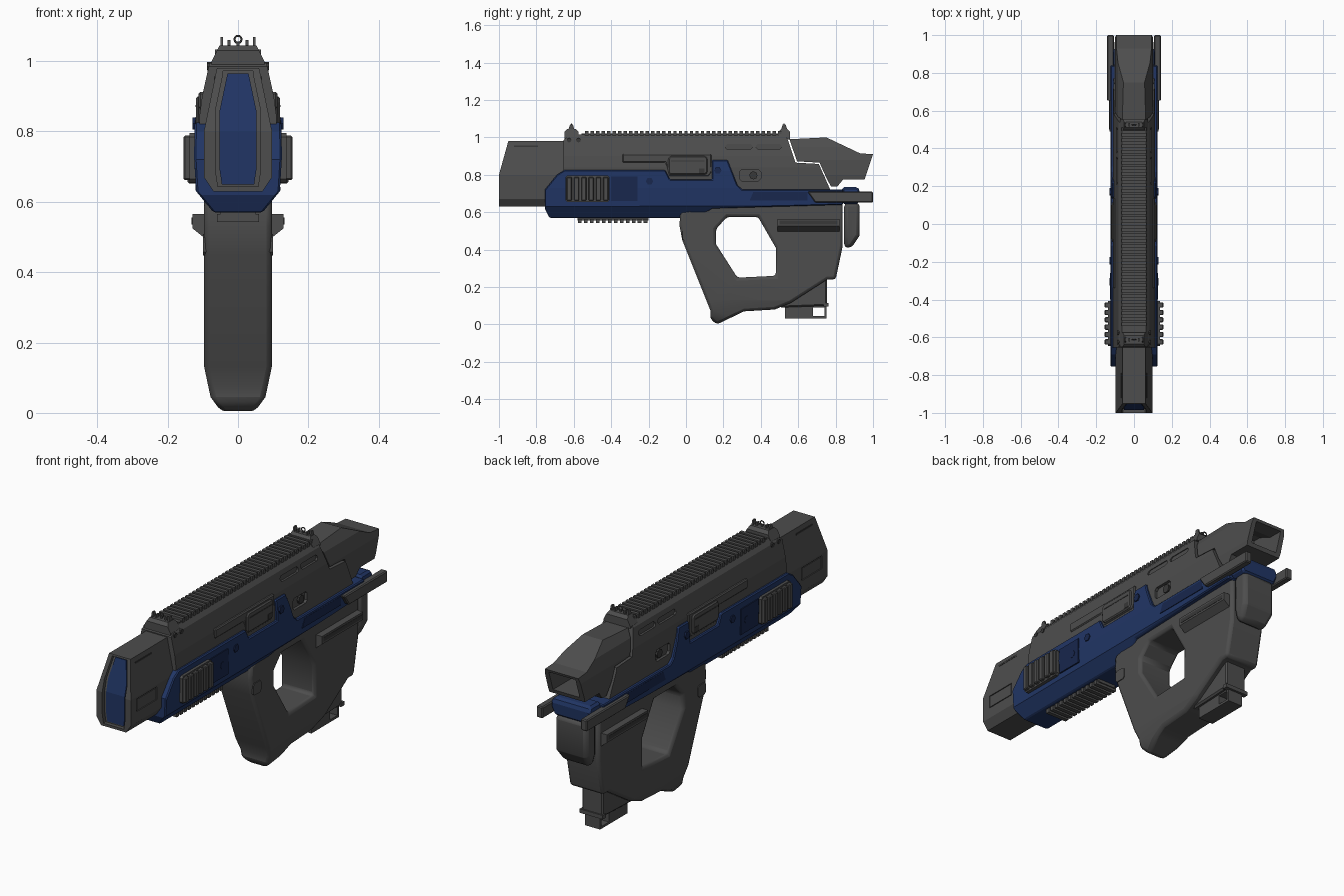
import bpy, bmesh, math
from mathutils import Vector

if "Cube" in bpy.data.objects:
    bpy.data.objects.remove(bpy.data.objects["Cube"])


def material(name, rgb):
    m = bpy.data.materials.new(name)
    m.use_nodes = True
    m.diffuse_color = (*rgb, 1)
    bsdf = m.node_tree.nodes["Principled BSDF"]
    bsdf.inputs["Base Color"].default_value = (*rgb, 1)
    bsdf.inputs["Roughness"].default_value = 0.6
    return m


GREY = material("gunmetal grey", (0.075, 0.075, 0.075))
DARK = material("dark grey", (0.04, 0.04, 0.04))
BLUE = material("navy blue", (0.015, 0.036, 0.13))
NAVY = material("deep navy", (0.009, 0.02, 0.075))


def rect(y0, y1, z0, z1, c=0):
    """Rectangle in the side plane, with optional cut corners."""
    if not c:
        return [(y0, z0), (y1, z0), (y1, z1), (y0, z1)]
    return [(y0 + c, z0), (y1 - c, z0), (y1, z0 + c), (y1, z1 - c),
            (y1 - c, z1), (y0 + c, z1), (y0, z1 - c), (y0, z0 + c)]


def ngon(y, z, r, n=6):
    return [(y + r * math.cos(math.tau * i / n), z + r * math.sin(math.tau * i / n)) for i in range(n)]


def solid(bm, pts, xa, xb):
    a = [bm.verts.new((xa, y, z)) for y, z in pts]
    b = [bm.verts.new((xb, y, z)) for y, z in pts]
    bm.faces.new(a)
    bm.faces.new(b[::-1])
    for i in range(len(pts)):
        j = (i + 1) % len(pts)
        bm.faces.new((a[i], b[i], b[j], a[j]))


def finish(name, bm, mat, bevel=0, seg=1):
    bmesh.ops.recalc_face_normals(bm, faces=bm.faces)
    me = bpy.data.meshes.new(name)
    bm.to_mesh(me)
    bm.free()
    ob = bpy.data.objects.new(name, me)
    bpy.context.collection.objects.link(ob)
    me.materials.append(mat)
    if bevel:
        add_bevel(ob, bevel, seg)
    return ob


def add_bevel(ob, width, seg=1):
    m = ob.modifiers.new("bevel", "BEVEL")
    m.width, m.segments, m.limit_method = width, seg, "ANGLE"
    m.angle_limit = math.radians(40)


def body(name, pts, taper, mat, bevel=0, seg=1):
    """Side profile extruded across x; taper lists (height, half width)."""
    bm = bmesh.new()
    solid(bm, pts, -1, 1)
    if not isinstance(taper, list):
        taper = [(0, taper)]
    for z, _ in taper:
        bmesh.ops.bisect_plane(bm, geom=bm.verts[:] + bm.edges[:] + bm.faces[:], dist=1e-5,
                               plane_co=Vector((0, 0, z)), plane_no=Vector((0, 0, 1)))
    for v in bm.verts:
        z = v.co.z
        w = taper[0][1] if z < taper[0][0] else taper[-1][1]
        for (z0, w0), (z1, w1) in zip(taper, taper[1:]):
            if z0 <= z <= z1:
                w = w0 + (w1 - w0) * (z - z0) / (z1 - z0)
        v.co.x *= w
    return finish(name, bm, mat, bevel, seg)


def pair(name, shapes, x0, x1, mat, bevel=0):
    """The same side shapes on the left and on the right."""
    bm = bmesh.new()
    for pts in shapes:
        solid(bm, pts, x0, x1)
        solid(bm, pts, -x1, -x0)
    return finish(name, bm, mat, bevel)


def cut(ob, cutter):
    m = ob.modifiers.new("cut", "BOOLEAN")
    m.object, m.operation, m.solver = cutter, "DIFFERENCE", "EXACT"
    bpy.context.view_layer.objects.active = ob
    bpy.ops.object.modifier_apply(modifier=m.name)
    bpy.data.objects.remove(cutter)


# Muzzle block with recessed blue face
muzzle = body("muzzle_block", [(-1, .63), (-.6, .63), (-.6, .98), (-.95, .98), (-1, .8)],
              [(.63, .07), (.67, .097), (.8, .097), (.98, .06)], GREY)
face_taper = [(.65, .046), (.69, .052), (.86, .052), (.965, .03)]
wide_taper = [(z, w + .012) for z, w in face_taper]
cut(muzzle, body("muzzle_cutter", [(-1.1, .643), (-.98, .643), (-.98, .8), (-.935, .972), (-1.1, .972)],
                 wide_taper, GREY))
body("muzzle_face", [(-.985, .65), (-.97, .65), (-.93, .965), (-.943, .965), (-.985, .8)], face_taper, BLUE)
cut(muzzle, pair("panel_cutter", [rect(-.955, -.79, .725, .79)], .092, .2, GREY))
pair("muzzle_panel", [rect(-.95, -.795, .73, .785)], .08, .0955, GREY)
pair("muzzle_slot", [rect(-.92, -.79, .948, .956)], .055, .068, DARK)

# Upper receiver with pockets
shell = [(.7, .108), (.84, .11), (.9, .102), (.99, .082), (1.025, .055)]
receiver = body("upper_receiver", [(-.655, .7), (.78, .7), (.745, .78), (.71, .858), (.585, .865),
                                   (.545, .985), (.53, 1.015), (-.62, 1.015), (-.655, .985)], shell, GREY)
cut(receiver, pair("slot_cutter", [rect(.21, .355, .937, .965, .01), rect(.375, .51, .937, .965, .01)],
                   .083, .2, GREY))
cut(receiver, pair("port_cutter", [rect(.285, .4, .768, .828, .012)], .095, .2, GREY))
pair("port_plug", [ngon(.36, .797, .022, 8)], .08, .105, DARK)

# Ejection cover, its frame and the long charging bar
pair("charging_bar", [[(-.34, .865), (-.11, .865), (-.09, .79), (.12, .79), (.135, .81), (.135, .912), (-.34, .912)]],
     .08, .112, GREY, .005)
pair("ejection_cover", [rect(-.095, .115, .8, .9, .012)], .09, .12, GREY, .006)
pair("ejection_slot", [rect(-.08, .1, .87, .876), rect(.07, .1, .808, .835)], .11, .1215, DARK)

# Rear cheek piece with hollow end
cheek = body("cheek_piece", [(.553, .99), (.594, .872), (.714, .865), (.75, .785), (.775, .738), (.81, .738),
                             (.84, .775), (.955, .775), (1, .91), (.93, .915), (.75, 1)],
             [(.74, .095), (.8, .102), (.88, .1), (.95, .085), (1, .056)], GREY)
cut(cheek, body("hollow_cutter", [(.8, .795), (1.1, .795), (1.1, .896), (.92, .898), (.84, .93), (.8, .93)],
                .075, GREY))

# Blue lower frame
body("blue_frame", [(-.755, .62), (-.73, .57), (-.03, .57), (.02, .6), (.085, .585), (.14, .62), (.84, .64),
                    (.84, .722), (.3, .722), (.275, .745), (.222, .88), (.14, .88), (.14, .775), (-.085, .775),
                    (-.11, .825), (-.65, .825), (-.69, .8), (-.755, .72)],
     [(.57, .07), (.63, .119), (.73, .125), (.82, .123), (.88, .115)], BLUE, .006)
pair("side_panel", [rect(-.4, -.26, .66, .79)], .11, .128, NAVY)
pair("side_groove", [[(.34, .662), (.65, .662), (.65, .708), (.36, .708)]], .11, .1245, NAVY)
pair("frame_bolts", [ngon(-.305, .722, .02), ngon(-.195, .766, .02), ngon(.17, .823, .02)], .11, .1295, NAVY)

# Ribbed side grips
pair("side_grip_base", [rect(-.645, -.408, .655, .795, .01)], .1, .138, GREY)
pair("side_grip_ribs", [rect(-.638 + .039 * i, -.61 + .039 * i, .662, .788) for i in range(6)],
     .13, .155, GREY, .004)

# Side rods
pair("side_rods", [[(.69, .652), (1, .652), (1, .71), (.65, .71)]], .107, .143, GREY, .005)

# Grip and stock in one piece with hand opening
stock = body("grip_and_stock", [(-.03, .6), (-.035, .53), (-.02, .45), (.13, .075), (.13, .03), (.165, 0),
                                (.31, .07), (.475, .08), (.56, .115), (.755, .24), (.8, .24), (.838, .42),
                                (.838, .65), (.1, .65)],
             [(0, .045), (.045, .078), (.13, .096), (.65, .096)], GREY)
cut(stock, body("opening_cutter", [(.22, .575), (.385, .575), (.48, .41), (.48, .26), (.275, .25),
                                   (.16, .43), (.16, .51)], .3, GREY))
add_bevel(stock, .024, 2)
pair("grip_button", [rect(-.018, .045, .448, .508, .01)], .08, .1, GREY)
for s in (-1, 1):
    bm = bmesh.new()
    solid(bm, rect(.49, .82, .485, .565), s * .08, s * .13)
    for v in bm.verts:
        if abs(v.co.x) > .1 and v.co.z < .5:
            v.co.z += .04
    finish("stock_ridge_" + ("left" if s > 0 else "right"), bm, GREY)
pair("ridge_slot", [rect(.5, .81, .535, .555)], .12, .1315, DARK)

# Magazine base under the stock
body("magazine_well", [(.5, .09), (.755, .1), (.755, .25), (.65, .25)], .06, GREY, .008)
mag = body("magazine_foot", rect(.53, .75, .033, .11), .042, GREY)
cut(mag, body("foot_cutter", rect(.68, .74, .045, .09), .2, GREY))
body("magazine_lip", rect(.735, .762, .095, .115), .065, GREY)

# Butt pad with blue cap
body("butt_pad", [(.846, .41), (.885, .41), (.928, .475), (.928, .65), (.846, .65)],
     [(.41, .075), (.47, .09), (.65, .09)], GREY, .02, 2)
body("butt_cap", [(.835, .645), (.925, .645), (.93, .72), (.915, .735), (.835, .735)],
     [(.645, .095), (.69, .115), (.735, .105)], BLUE, .015)

# Ribbed rails on top and underneath
rail = bmesh.new()
solid(rail, rect(-.56, .53, 1, 1.02), -.06, .06)
for i in range(36):
    solid(rail, rect(-.54 + .0295 * i, -.522 + .0295 * i, 1.01, 1.033), -.066, .066)
finish("top_rail", rail, GREY)
rail = bmesh.new()
solid(rail, rect(-.58, -.2, .555, .58), -.05, .05)
for i in range(12):
    solid(rail, rect(-.578 + .032 * i, -.558 + .032 * i, .543, .565), -.06, .06)
finish("under_rail", rail, GREY)

# Front and rear sights
for name, y0, y1 in (("front_sight", -.65, -.575), ("rear_sight", .495, .555)):
    body(name + "_base", [(y0, .99), (y1, .99), (y1, 1.03), (y1 - .015, 1.045), (y0 + .015, 1.045), (y0, 1.03)],
         [(1, .075), (1.045, .052)], GREY)
    mid = (y0 + y1) / 2
    pair(name + "_ears", [[(mid - .02, 1.03), (mid + .02, 1.03), (mid + .008, 1.068), (mid - .008, 1.068)]],
         .042, .05, GREY)
    pair(name + "_posts", [rect(mid - .01, mid + .01, 1.03, 1.06)], .022, .03, GREY)
    bpy.ops.mesh.primitive_torus_add(major_segments=12, minor_segments=6, major_radius=.01, minor_radius=.003,
                                     location=(0, mid, 1.062), rotation=(math.pi / 2, 0, 0))
    ring = bpy.context.object
    ring.name = name + "_ring"
    ring.data.materials.append(GREY)
    body(name + "_stem", rect(mid - .004, mid + .004, 1.03, 1.055), .004, GREY)
pair("sight_bolts", [ngon(-.625, .985, .012, 8), ngon(-.575, .985, .012, 8)], .07, .088, DARK)

# Smooth shading on the rounded parts only
for name in ("grip_and_stock", "butt_pad", "front_sight_ring", "rear_sight_ring"):
    bpy.ops.object.select_all(action="DESELECT")
    ob = bpy.data.objects[name]
    ob.select_set(True)
    bpy.context.view_layer.objects.active = ob
    bpy.ops.object.shade_smooth_by_angle(angle=math.radians(35))
